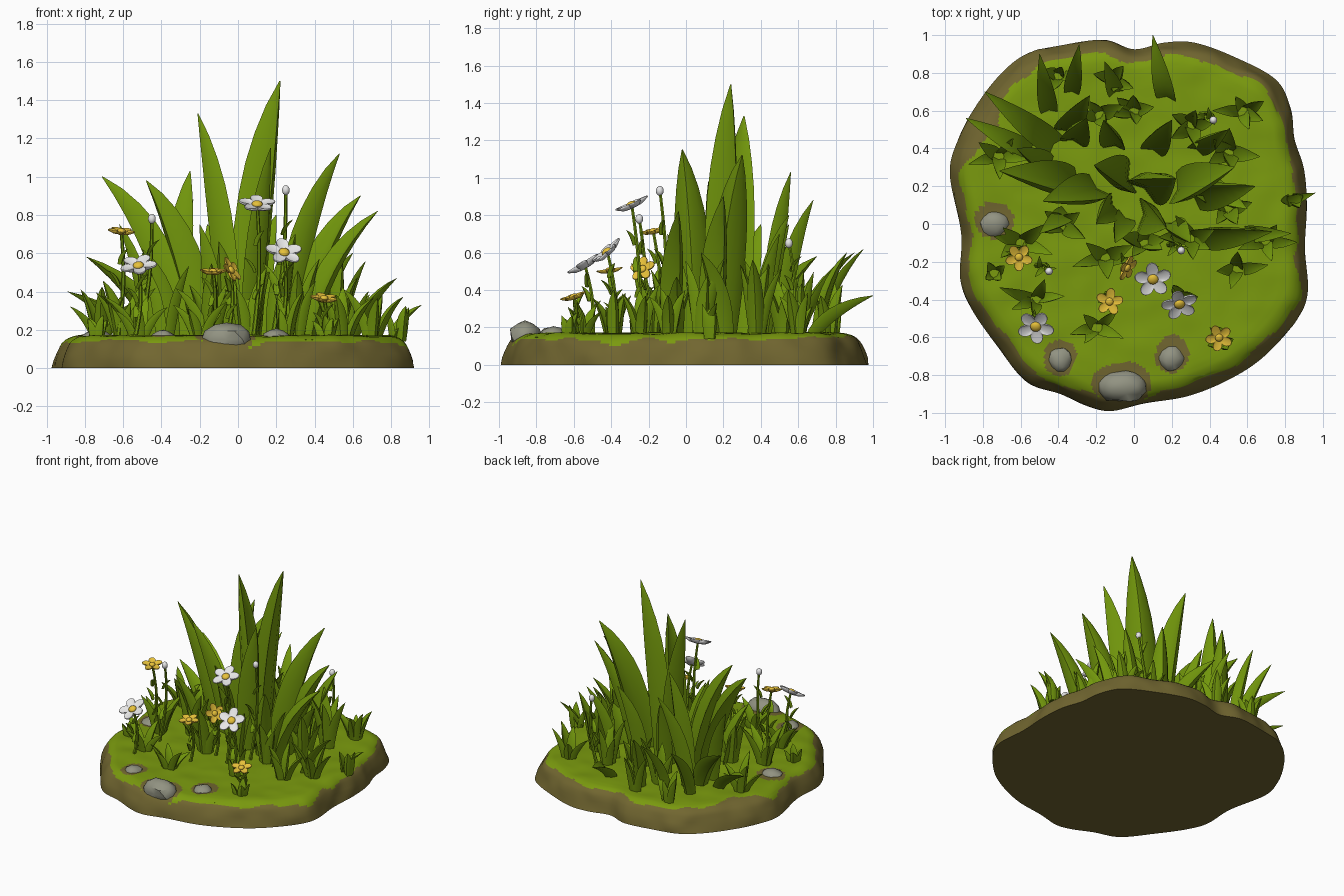
import bpy, bmesh, math, random
from mathutils import Vector, Matrix, noise

if "Cube" in bpy.data.objects:
    bpy.data.objects.remove(bpy.data.objects["Cube"])

random.seed(11)


def material(name, srgb):
    m = bpy.data.materials.new(name)
    m.diffuse_color = [((c / 255 + 0.055) / 1.055) ** 2.4 for c in srgb] + [1]
    m.use_nodes = True
    m.node_tree.nodes["Principled BSDF"].inputs["Base Color"].default_value = m.diffuse_color
    return m


TURF = material("turf green", (122, 154, 14))
BLADE = material("blade green", (114, 151, 12))
SOIL = material("soil brown", (113, 102, 48))
STONE = material("stone grey", (146, 147, 130))
WHITE = material("petal white", (236, 236, 236))
YELLOW = material("petal yellow", (232, 194, 58))


def finish(name, bm, mats, angle=40):
    bmesh.ops.recalc_face_normals(bm, faces=bm.faces)
    me = bpy.data.meshes.new(name)
    bm.to_mesh(me)
    bm.free()
    for m in mats:
        me.materials.append(m)
    for p in me.polygons:
        p.use_smooth = True
    me.set_sharp_from_angle(angle=math.radians(angle))
    ob = bpy.data.objects.new(name, me)
    bpy.context.collection.objects.link(ob)
    return ob


def skin(bm, rings):
    """Bridge closed rings of points with quads and cap both ends."""
    vr = [[bm.verts.new(p) for p in r] for r in rings]
    n = len(vr[0])
    for a, b in zip(vr, vr[1:]):
        for i in range(n):
            j = (i + 1) % n
            bm.faces.new((a[i], a[j], b[j], b[i]))
    bm.faces.new(vr[0][::-1])
    bm.faces.new(vr[-1])


# ---- Ground mound: irregular outline, soil sides and turf top
OUT = [(.915, .1), (.905, -.13), (.92, -.36), (.86, -.51), (.69, -.70), (.51, -.82), (.29, -.91),
       (.055, -.95), (-.12, -.99), (-.245, -.965), (-.39, -.90), (-.57, -.835), (-.725, -.645),
       (-.86, -.45), (-.92, -.29), (-.915, -.05), (-.975, .265), (-.93, .45), (-.84, .62),
       (-.71, .79), (-.57, .9), (-.39, .945), (-.16, .975), (0, .925), (.16, .96), (.32, .96),
       (.53, .885), (.75, .765), (.83, .61), (.85, .45), (.90, .29)]
STONES = [(-.74, 0, .085, .075, .20), (-.06, -.86, .135, .085, .235),
          (-.39, -.72, .065, .07, .2), (.2, -.71, .07, .075, .205)]


def outline(sub=10):
    pts, n = [], len(OUT)
    for i in range(n):
        a, b, c, d = (Vector(OUT[(i + k) % n]) for k in (-1, 0, 1, 2))
        for s in range(sub):
            t = s / sub
            pts.append(.5 * (2 * b + (c - a) * t + (2 * a - 5 * b + 4 * c - d) * t * t
                             + (3 * b - a - 3 * c + d) * t ** 3))
    return pts


def build_ground():
    edge = outline()
    prof = [(1, 0), (.992, .04), (.98, .075), (.968, .1), (.96, .115), (.95, .13), (.94, .139), (.93, .147),
            (.92, .153), (.91, .158), (.9, .162), (.89, .165), (.88, .167), (.87, .168), (.86, .169)]
    prof += [(.86 - .0142 * k, .17) for k in range(1, 60)]
    rings = []
    for s, z in prof:
        ring = []
        for p in edge:
            q = Vector((p.x * s, p.y * s, z))
            bump = noise.noise(q * 7)
            if 0 < z < .15:
                q.xy *= 1 + .018 * bump
            elif z > .15:
                q.z += .008 * bump
            ring.append(q)
        rings.append(ring)
    bm = bmesh.new()
    skin(bm, rings)
    n = len(edge)
    for k, f in enumerate(bm.faces):
        row = k // n
        c = f.calc_center_median()
        if row >= len(prof) - 1:
            f.material_index = 0 if c.z < .05 else 1
            continue
        s = (prof[row][0] + prof[row + 1][0]) / 2
        d = c.xy.normalized()
        limit = .945 + .035 * noise.noise(Vector((d.x * 6, d.y * 6, 3))) - .02 * max(d.y, 0)
        limit -= .075 * max(0, 1 - abs(math.atan2(c.y, c.x) - 2.55) / .3)
        wob = 1 + .15 * noise.noise(c * 9)
        bare = any(math.hypot((c.x - x) / (rx + .02), (c.y - .015 - y) / (ry + .025)) < wob
                   for x, y, rx, ry, _ in STONES)
        f.material_index = 1 if s < limit and not bare else 0
    finish("ground_mound", bm, [SOIL, TURF], 50)


build_ground()

# ---- Stones half sunk in the turf
bm = bmesh.new()
for x, y, rx, ry, top in STONES:
    made = bmesh.ops.create_icosphere(bm, subdivisions=2, radius=1)["verts"]
    for v in made:
        k = 1 + .22 * noise.noise(v.co * 1.4 + Vector((x * 9, y * 9, 0)))
        v.co = Vector((x + v.co.x * k * rx, y + v.co.y * k * ry, .15 + v.co.z * k * (top - .15)))
finish("stones", bm, [STONE], 35)

# ---- Grass blades: curved, channelled, pointed
SECTION = [(-.5, -.24), (-.34, .1), (0, .32), (.34, .1), (.5, -.24), (0, -.08)]
TAPER = [.8, .92, 1, 1, .95, .83, .63, .37, .03]


def blade(bm, base, tip, w, twist=0.0):
    b, t = Vector(base), Vector(tip)
    lean = Vector((t.x - b.x, t.y - b.y, 0))
    ctrl = b + lean * .2 + Vector((0, 0, (t.z - b.z) * .62))
    out = lean.normalized()
    rings = []
    for i, k in enumerate(TAPER):
        u = i / (len(TAPER) - 1)
        p = b * (1 - u) ** 2 + ctrl * 2 * u * (1 - u) + t * u * u
        tan = ((ctrl - b) * (1 - u) + (t - ctrl) * u).normalized()
        side = tan.cross(out).normalized()
        norm = side.cross(tan).normalized()
        norm = norm if norm.dot(out) > 0 else -norm
        turn = Matrix.Rotation(twist, 3, tan)
        side, norm = turn @ side, turn @ norm
        rings.append([p + (side * x + norm * y) * w * k for x, y in SECTION])
    skin(bm, rings)


# base x, base y, tip x, tip y, tip z, width, twist
TALL = [(.06, .2, .22, .24, 1.5, .22, .7), (-.04, .24, -.21, .31, 1.33, .2, .6),
        (.06, .05, .17, -.02, 1.15, .19, .5), (.24, .18, .53, .3, 1.12, .2, -.6),
        (-.3, .2, -.71, .28, 1.0, .21, .7), (-.2, .18, -.48, .12, .98, .19, .6),
        (-.32, .45, -.25, .56, 1.03, .15, .3), (.32, .15, .64, .2, .9, .17, .6),
        (.36, -.07, .73, -.04, .82, .14, .6), (-.36, .5, -.235, .68, .88, .14, .2)]
MID = [(-.42, .42, -.79, .7, .58, .14), (-.55, .38, -.89, .56, .4, .11),
       (-.45, .3, -.62, .4, .75, .13), (-.45, .6, -.5, .9, .6, .1), (-.33, .7, -.29, .95, .62, .09),
       (-.1, .7, -.155, .86, .6, .09), (.18, .66, .1, 1.0, .37, .11), (.4, .2, .6, .08, .6, .12),
       (.6, -.05, .83, -.05, .47, .09), (.8, .12, .96, .165, .33, .06), (-.12, .1, -.2, .0, .75, .14),
       (-.05, .03, -.1, -.1, .66, .12), (.2, 0, .3, -.1, .7, .12), (-.35, .05, -.5, -.05, .62, .11),
       (.1, .4, .2, .55, .8, .14), (-.1, .42, -.16, .55, .75, .13), (.33, .4, .5, .5, .7, .11)]
bm = bmesh.new()
for bx, by, tx, ty, tz, w, tw in TALL:
    blade(bm, (bx, by, .13), (tx, ty, tz), w, tw)
finish("tall_blades", bm, [BLADE], 50)
bm = bmesh.new()
for bx, by, tx, ty, tz, w in MID:
    blade(bm, (bx, by, .13), (tx, ty, tz), w, random.uniform(-.6, .6))
finish("middle_blades", bm, [BLADE], 50)

# ---- Small tufts: x, y, blade count, height, reach
TUFTS = [(-.4, .78, 4, .24, .11), (-.1, .76, 4, .25, .11), (0, .6, 5, .3, .14), (.3, .52, 5, .32, .17),
         (.58, .6, 5, .22, .17), (.5, .38, 5, .38, .18), (-.18, .58, 4, .35, .15),
         (.84, .13, 3, .14, .09), (.7, -.09, 5, .25, .15), (.55, -.24, 4, .25, .16),
         (.3, -.08, 5, .38, .19), (-.6, -.1, 6, .28, .19), (-.52, -.4, 5, .22, .19),
         (-.2, -.55, 5, .18, .17), (.46, -.63, 4, .1, .07), (-.74, -.26, 4, .13, .09),
         (-.15, -.18, 5, .35, .17), (-.72, .36, 5, .24, .17), (.05, -.1, 5, .36, .15),
         (-.38, .0, 4, .4, .16), (.5, .08, 5, .38, .18), (.24, -.38, 3, .22, .1)]
bm = bmesh.new()
for x, y, n, h, reach in TUFTS:
    start = random.uniform(0, 6.28)
    for i in range(n):
        a = start + 6.28 * i / n + random.uniform(-.35, .35)
        r = reach * random.uniform(.7, 1.15)
        hh = h * random.uniform(.6, 1.1)
        dx, dy = math.cos(a), math.sin(a) * .65
        blade(bm, (x + dx * .03, y + dy * .03, .14), (x + dx * r, y + dy * r, .17 + hh),
              .045 + .11 * hh, random.uniform(-.5, .5))
finish("small_tufts", bm, [BLADE], 50)


# ---- Flowers: stem with leaves, star-shaped head, domed centre
def stem(bm, foot, head, r=.011):
    foot, head = Vector(foot), Vector(head)
    rings = []
    for i in range(7):
        u = i / 6
        p = foot.lerp(head, u) + Vector((.02 * math.sin(u * 3.1), .02 * math.sin(u * 3.1), 0))
        rings.append([p + Vector((math.cos(a), math.sin(a), 0)) * r * (1.2 - .4 * u)
                      for a in (k * math.pi / 3 for k in range(6))])
    skin(bm, rings)
    for i, u in enumerate((.3, .5, .7)):
        p = foot.lerp(head, u)
        a = i * 2.4 + foot.x * 9
        blade(bm, p, p + Vector((math.cos(a) * .06, math.sin(a) * .06, .08)), .03)


def flower(petals, centres, pos, normal, r):
    rot = Vector((0, 0, 1)).rotation_difference(Vector(normal).normalized()).to_matrix()
    pos = Vector(pos)
    rings = []
    for s, z in ((.25, -.012), (.6, -.008), (.98, .008), (1, .013), (.97, .016), (.6, .008), (.25, .004)):
        ring = []
        for k in range(50):
            a = k * math.tau / 50 + .3 + pos.x
            lobe = abs(math.cos(2.5 * (a - .3 - pos.x)))
            d = r * s * (1 - s * .48 * (1 - lobe ** .9))
            ring.append(pos + rot @ Vector((math.cos(a) * d, math.sin(a) * d, z * r / .09)))
        rings.append(ring)
    skin(petals, rings)
    m = Matrix.Translation(pos + rot @ Vector((0, 0, .008))) @ rot.to_4x4() @ Matrix.Diagonal((1, 1, .6, 1))
    bmesh.ops.create_uvsphere(centres, u_segments=12, v_segments=8, radius=r * .29, matrix=m)


WHITES = [((.1, -.29, .85), (.05, -.4, .9)), ((.24, -.42, .6), (.15, -.65, .75)),
          ((-.52, -.54, .53), (-.1, -.5, .85))]
YELLOWS = [((-.61, -.175, .71), (.1, -.2, 1)), ((-.13, -.41, .5), (0, -.15, 1)),
           ((-.04, -.23, .51), (.75, -.4, .45)), ((.45, -.6, .36), (.1, -.3, 1))]
BUDS = [(.25, -.14, .93), (-.45, -.25, .78), (.42, .55, .65)]
stems, white, yellow, centres, buds = (bmesh.new() for _ in range(5))
for group, target, r in ((WHITES, white, .1), (YELLOWS, yellow, .074)):
    for p, nrm in group:
        flower(target, centres, p, nrm, r)
        stem(stems, (p[0] - .02, p[1] + .04, .15), p)
for p in BUDS:
    stem(stems, (p[0] - .07, p[1] + .03, .15), p)
    bmesh.ops.create_uvsphere(buds, u_segments=10, v_segments=8, radius=.021,
                              matrix=Matrix.Translation(p) @ Matrix.Diagonal((1, 1, 1.25, 1)))
finish("flower_stems", stems, [BLADE], 50)
finish("white_petals", white, [WHITE], 50)
finish("yellow_petals", yellow, [YELLOW], 50)
finish("flower_centres", centres, [YELLOW], 50)
finish("flower_buds", buds, [WHITE], 50)
